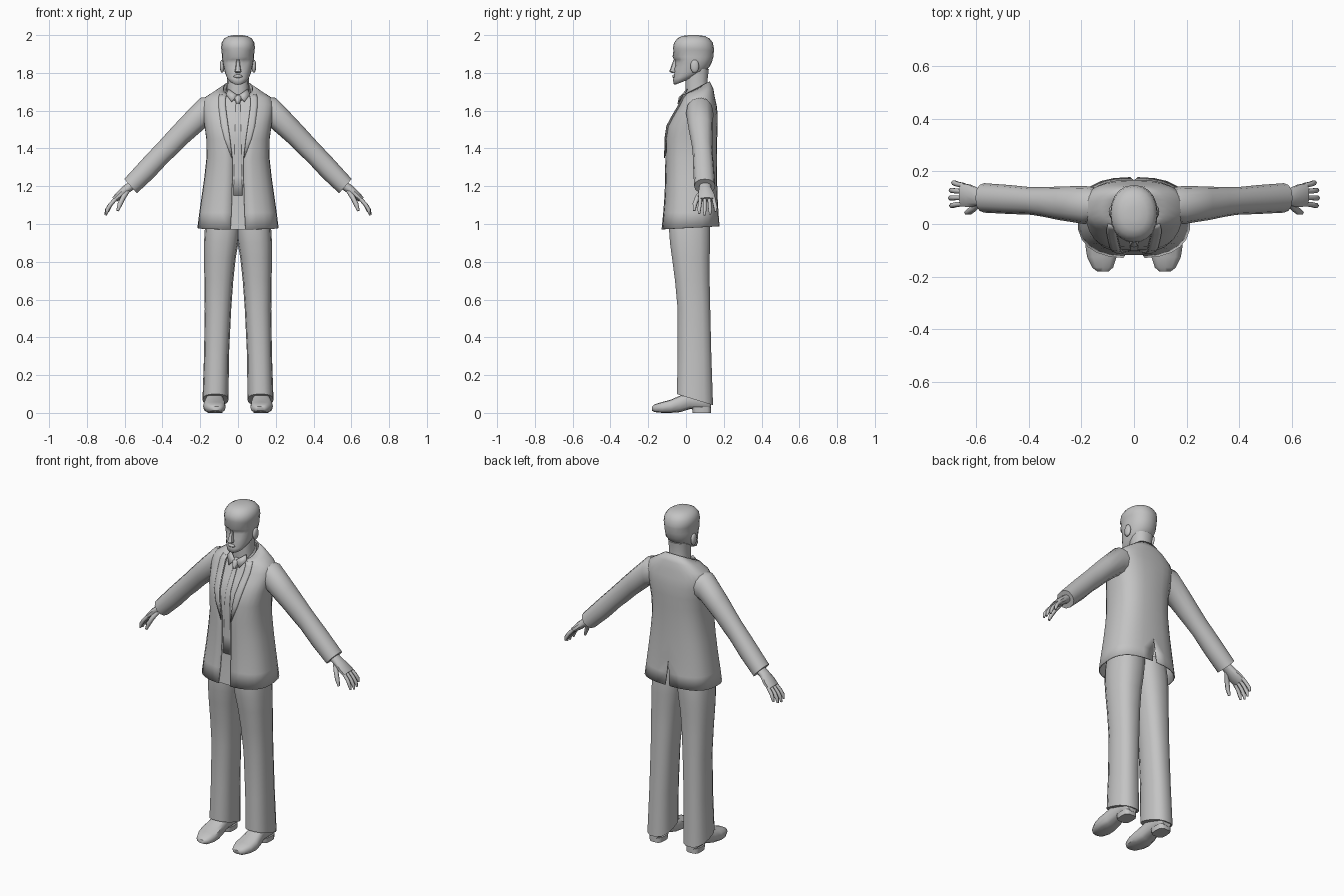
import bpy, bmesh, math
from mathutils import Vector

grey = bpy.data.materials.new("plain_grey")
grey.diffuse_color = (0.55, 0.55, 0.55, 1)


def spow(v, p):
    return math.copysign(abs(v) ** p, v)


def ring(c, u, v, n=12, p=0.85):
    """Rounded section around c with half axes u and v."""
    c, u, v = Vector(c), Vector(u), Vector(v)
    angs = [2 * math.pi * i / n for i in range(n)]
    return [c + u * spow(math.cos(a), p) + v * spow(math.sin(a), p) for a in angs]


def make(name, rows, closed=True, cap=True, mirror=False, thick=0, angle=45, edit=None):
    """Skin a list of point rows into one mesh object."""
    bm = bmesh.new()
    vs = [[bm.verts.new(p) for p in r] for r in rows]
    n = len(rows[0])
    for a, b in zip(vs, vs[1:]):
        for i in range(n if closed else n - 1):
            j = (i + 1) % n
            bm.faces.new((a[i], a[j], b[j], b[i]))
    if closed and cap:
        bm.faces.new(vs[0])
        bm.faces.new(vs[-1])
    if edit:
        edit(bm)
    bmesh.ops.recalc_face_normals(bm, faces=bm.faces)
    if not closed:  # sheets face away from the body
        ref = Vector((0, 0.03, 1.35))
        if sum(f.normal.dot(f.calc_center_median() - ref) * f.calc_area() for f in bm.faces) < 0:
            bmesh.ops.reverse_faces(bm, faces=bm.faces)
    me = bpy.data.meshes.new(name)
    bm.to_mesh(me)
    bm.free()
    ob = bpy.data.objects.new(name, me)
    bpy.context.collection.objects.link(ob)
    me.materials.append(grey)
    bpy.ops.object.select_all(action='DESELECT')
    ob.select_set(True)
    bpy.context.view_layer.objects.active = ob
    bpy.ops.object.shade_smooth_by_angle(angle=math.radians(angle))
    if mirror:
        ob.modifiers.new("mirror", 'MIRROR').merge_threshold = 0.001
    if thick:
        m = ob.modifiers.new("thickness", 'SOLIDIFY')
        m.thickness = thick
        m.offset = -1
    return ob


def level(z, x0, x1, f, b, tilt=0, n=14, p=0.85):
    """Horizontal section from x0..x1 and front..back, back raised by tilt."""
    return ring(((x0 + x1) / 2, (f + b) / 2, z), ((x1 - x0) / 2, 0, 0), (0, (b - f) / 2, tilt), n, p)


def blob(name, c, r, n=10, mirror=False):
    rows = []
    for i in range(1, 8):
        t = math.pi * i / 8
        s = math.sin(t)
        rows.append(ring((c[0], c[1], c[2] - r[2] * math.cos(t)), (r[0] * s, 0, 0), (0, r[1] * s, 0), n, 1))
    return make(name, rows, mirror=mirror, angle=70)


# Jacket profile: z, half width, front y, back y, tilt, opening half width, vent gap
JACKET = [(0.98, .215, -.130, .178, .008, .040, .014), (1.06, .205, -.121, .172, 0, .035, .007),
          (1.15, .192, -.114, .167, 0, .032, 0), (1.25, .178, -.111, .164, 0, .030, 0),
          (1.35, .167, -.110, .163, 0, .030, 0), (1.45, .168, -.110, .165, 0, .042, 0),
          (1.52, .178, -.100, .168, 0, .052, 0), (1.58, .187, -.068, .168, 0, .060, 0),
          (1.63, .192, -.038, .162, 0, .066, 0), (1.67, .175, -.022, .152, .004, .066, 0),
          (1.70, .125, -.014, .145, .015, .060, 0), (1.72, .078, -.010, .125, .035, .045, 0)]


def jacket_pt(r, a, off=0, p=0.75):
    z, w, f, b, tilt = r[:5]
    s = spow(math.sin(a), p)
    return Vector((w * abs(math.cos(a)) ** p, (f + b) / 2 + ((b - f) / 2 + off) * s, z + tilt * s))


def front_angle(r, x):
    return -math.acos(min(1, (x / r[1])) ** (1 / 0.75))


rows = []
for r in JACKET:
    a0 = front_angle(r, r[5])
    row = [jacket_pt(r, a0 + (math.pi / 2 - a0) * i / 12) for i in range(13)]
    row[-1].x = r[6]
    rows.append(row)
make("jacket", rows, closed=False, mirror=True, thick=.006)


def front_strip(name, part, xa, xb, off, **kw):
    """Sheet following the jacket front between two x functions."""
    rows = []
    for r in part:
        x0, x1 = xa(r), xb(r)
        xs = [x0 + (x1 - x0) * i / 3 for i in range(4)]
        rows.append([Vector((x, jacket_pt(r, front_angle(r, x), off).y,
                             jacket_pt(r, front_angle(r, x)).z)) for x in xs])
    make(name, rows, closed=False, mirror=True, **kw)


# Lapels, shirt front and tie
front_strip("lapel", JACKET[4:11], lambda r: r[5],
            lambda r: r[5] + max(.004, min(.038, (r[0] - 1.35) * .3)), .006, thick=.005)
front_strip("shirt_front", JACKET[:11], lambda r: 0, lambda r: r[5] + .03, -.012)
front_strip("tie", JACKET[2:11], lambda r: 0,
            lambda r: .024 - max(0, r[0] - 1.15) * .025, -.007, thick=.004)
make("tie_knot", [level(1.635, -.010, .010, -.045, -.010, n=8),
                  level(1.672, -.020, .020, -.038, .005, n=8),
                  level(1.685, -.016, .016, -.022, .005, n=8)])

# Shirt collar, collar wings and neck
make("shirt_collar", [level(1.685, -.072, .072, -.020, .122, .03),
                      level(1.715, -.066, .066, -.012, .122, .035)], cap=False, thick=.005)
make("collar_wing", [[(.004, -.026, 1.682), (.050, .004, 1.715)],
                     [(.034, -.040, 1.648), (.064, -.010, 1.688)]],
     closed=False, mirror=True, thick=.005)
make("neck", [level(1.63, -.066, .066, 0, .125), level(1.70, -.060, .060, -.002, .120, .02),
              level(1.75, -.057, .057, -.004, .115, .01), level(1.82, -.060, .060, 0, .122)])

# Head with hollowed eye sockets
HEAD = [(1.752, .028, -.058, .020, .015), (1.765, .050, -.067, .060, .022),
        (1.785, .063, -.068, .090, .018), (1.805, .070, -.062, .110, .010),
        (1.83, .076, -.062, .126, .005), (1.852, .081, -.060, .135, 0),
        (1.87, .084, -.063, .141, 0), (1.885, .085, -.071, .145, 0),
        (1.92, .087, -.066, .148, 0), (1.93, .090, -.070, .148, 0),
        (1.96, .087, -.063, .142, 0), (1.982, .073, -.046, .125, 0),
        (1.995, .050, -.022, .100, 0), (2.0, .022, .015, .065, 0)]


def sockets(bm):
    for v in bm.verts:
        if 1.845 < v.co.z < 1.875 and .015 < abs(v.co.x) < .06 and v.co.y < 0:
            v.co.y += .010


make("head", [level(z, -w, w, f, b, t, 20, .92) for z, w, f, b, t in HEAD], angle=60, edit=sockets)
make("nose", [level(1.800, -.012, .012, -.075, -.045, n=8), level(1.808, -.018, .018, -.089, -.045, n=8),
              level(1.822, -.014, .014, -.083, -.045, n=8), level(1.870, -.008, .008, -.066, -.045, n=8)])
blob("lips", (0, -.063, 1.782), (.024, .010, .009))
blob("ear", (.084, .046, 1.835), (.012, .024, .036), mirror=True)


# Sleeves: each section runs from its upper to its lower edge
def limb(top, bot, f, b, n=12):
    t, o = Vector((top[0], 0, top[1])), Vector((bot[0], 0, bot[1]))
    c = (t + o) / 2
    c.y = (f + b) / 2
    return ring(c, (t - o) / 2, (0, (b - f) / 2, 0), n, .9)


make("sleeve", [limb((.13, 1.675), (.12, 1.53), .01, .135), limb((.200, 1.668), (.178, 1.505), .0, .145),
                limb((.300, 1.565), (.270, 1.425), .015, .142), limb((.365, 1.495), (.330, 1.365), .028, .140),
                limb((.412, 1.443), (.370, 1.328), .035, .140), limb((.500, 1.350), (.445, 1.247), .038, .148),
                limb((.602, 1.238), (.535, 1.163), .043, .155)], mirror=True)

# Hand, fingers and thumb
make("hand", [limb((.560, 1.236), (.530, 1.198), .072, .130, 10), limb((.605, 1.203), (.574, 1.168), .068, .135, 10),
              limb((.640, 1.170), (.612, 1.136), .062, .152, 10), limb((.665, 1.140), (.642, 1.118), .066, .156, 10)],
     mirror=True)


def digit(name, pts, r):
    rows = []
    for i, p in enumerate(pts):
        d = (Vector(pts[min(i + 1, len(pts) - 1)]) - Vector(pts[max(i - 1, 0)])).normalized()
        v = d.cross(Vector((1, 0, 1))).normalized()
        s = r * (.55 if i == len(pts) - 1 else 1)
        rows.append(ring(p, d.cross(v) * s, v * s, 6, 1))
    make(name, rows, mirror=True, angle=70)


for i, name in enumerate(("index", "middle", "ring", "little")):
    y, k = .077 + .023 * i, (.92, 1, .95, .78)[i]
    sp = (i - 1.2) * .006
    digit(name + "_finger", [(.645, y, 1.136), (.645 + .033 * k, y + sp * .5, 1.136 - .036 * k),
                             (.645 + .050 * k, y + sp, 1.136 - .064 * k),
                             (.645 + .056 * k, y + sp, 1.136 - .090 * k)], .0105)
digit("thumb", [(.585, .085, 1.175), (.608, .060, 1.140), (.625, .047, 1.105), (.638, .043, 1.070)], .013)

# Trousers
LEG = [(.070, .050, .188, -.050, .145, -.030), (.30, .048, .180, -.046, .136, 0),
       (.55, .036, .176, -.046, .130, 0), (.70, .025, .178, -.060, .127, 0),
       (.82, .012, .180, -.076, .127, 0), (.90, -.002, .180, -.087, .130, 0),
       (.97, -.012, .176, -.092, .130, 0), (1.06, -.020, .165, -.090, .125, 0)]
make("trouser_leg", [level(*l, n=14, p=.8) for l in LEG], mirror=True)

# Shoes: y, centre x, half width, sole height, top height
SHOE = [(-.180, .118, .022, .012, .034), (-.165, .119, .040, .004, .046), (-.125, .122, .056, 0, .058),
        (-.080, .125, .060, 0, .070), (-.030, .124, .052, .004, .092), (.020, .122, .044, .020, .115),
        (.080, .122, .043, .020, .115), (.120, .122, .040, .020, .100), (.132, .122, .028, .022, .080)]
make("shoe", [ring((x, y, (lo + hi) / 2), (w, 0, 0), (0, 0, (hi - lo) / 2), 12, .7)
              for y, x, w, lo, hi in SHOE], mirror=True)
make("shoe_heel", [level(0, .082, .162, .035, .132, p=.6), level(.03, .080, .164, .030, .132, p=.6)], mirror=True)
